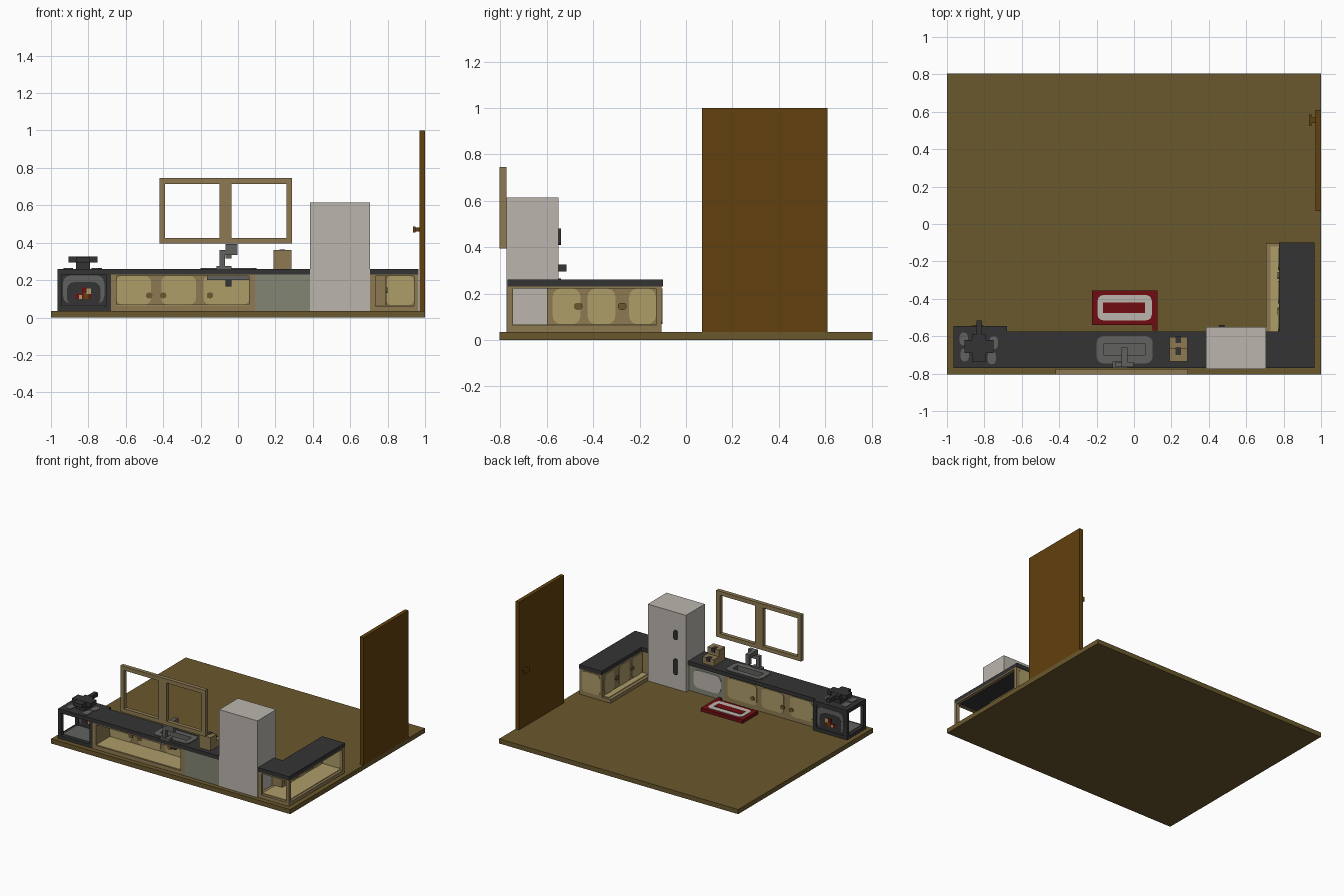
import bpy, bmesh, math

if "Cube" in bpy.data.objects:
    bpy.data.objects.remove(bpy.data.objects["Cube"])


def material(name, rgb):
    lin = [(c / 255 / 12.92) if c < 11 else ((c / 255 + 0.055) / 1.055) ** 2.4 for c in rgb]
    m = bpy.data.materials.new(name)
    m.use_nodes = True
    m.diffuse_color = (*lin, 1)
    m.node_tree.nodes["Principled BSDF"].inputs["Base Color"].default_value = (*lin, 1)
    return m


FLOOR = material("floor olive", (106, 88, 45))
DOOR = material("door brown", (98, 65, 14))
DARK = material("charcoal", (52, 52, 53))
FRAME = material("cabinet tan", (141, 122, 82))
PANEL = material("panel light tan", (174, 157, 105))
GREY = material("metal grey", (97, 97, 95))
WHITE = material("off white", (187, 182, 174))
SAGE = material("sage grey", (130, 134, 116))
RED = material("rug red", (112, 13, 17))
KNOB = material("knob brown", (108, 88, 48))


def finish(name, bm, mat):
    bmesh.ops.recalc_face_normals(bm, faces=bm.faces)
    me = bpy.data.meshes.new(name)
    bm.to_mesh(me)
    bm.free()
    me.materials.append(mat)
    ob = bpy.data.objects.new(name, me)
    bpy.context.collection.objects.link(ob)
    return ob


def add_box(bm, x0, x1, y0, y1, z0, z1):
    vs = bmesh.ops.create_cube(bm, size=1)["verts"]
    for v in vs:
        v.co = (x1 if v.co.x > 0 else x0, y1 if v.co.y > 0 else y0, z1 if v.co.z > 0 else z0)


def boxes(name, mat, *bounds):
    bm = bmesh.new()
    for b in bounds:
        add_box(bm, *b)
    return finish(name, bm, mat)


def rounded(name, mat, axis, a0, a1, b0, b1, d0, d1, r=0.03, seg=3):
    """Rounded rectangle a x b, extruded from d0 to d1 along the axis."""
    pts = []
    for i, (ca, cb) in enumerate(((a1 - r, b1 - r), (a0 + r, b1 - r), (a0 + r, b0 + r), (a1 - r, b0 + r))):
        for k in range(seg + 1):
            t = math.pi / 2 * (i + k / seg)
            pts.append((ca + r * math.cos(t), cb + r * math.sin(t)))
    place = {"x": lambda a, b, d: (d, a, b), "y": lambda a, b, d: (a, d, b), "z": lambda a, b, d: (a, b, d)}[axis]
    bm = bmesh.new()
    lo = [bm.verts.new(place(a, b, d0)) for a, b in pts]
    hi = [bm.verts.new(place(a, b, d1)) for a, b in pts]
    bm.faces.new(lo)
    bm.faces.new(hi)
    n = len(pts)
    for i in range(n):
        bm.faces.new((lo[i], lo[(i + 1) % n], hi[(i + 1) % n], hi[i]))
    return finish(name, bm, mat)


def frame_y(x0, x1, y0, y1, z0, z1, w):
    """Four bars around an opening that faces along y."""
    return [(x0, x0 + w, y0, y1, z0, z1), (x1 - w, x1, y0, y1, z0, z1),
            (x0 + w, x1 - w, y0, y1, z0, z0 + w), (x0 + w, x1 - w, y0, y1, z1 - w, z1)]


G = 0.035   # floor level
C = 0.23    # underside of the counter
T = 0.26    # top of the counter

# Floor and door
boxes("floor", FLOOR, (-1, 1, -0.805, 0.805, 0, G))
boxes("door", DOOR, (0.97, 1, 0.07, 0.61, G, 1.0))
boxes("door_handle", DOOR, (0.95, 0.97, 0.54, 0.57, 0.46, 0.48), (0.936, 0.95, 0.525, 0.585, 0.455, 0.487))

# Window frame
boxes("window_frame", FRAME, *frame_y(-0.42, 0.29, -0.805, -0.775, 0.395, 0.745, 0.03),
      (-0.1, -0.035, -0.805, -0.775, 0.425, 0.715))

# Counter tops, left open over the sink bowl
boxes("countertop", DARK, (-0.68, -0.165, -0.77, -0.575, C, T), (0.065, 0.775, -0.77, -0.575, C, T),
      (-0.165, 0.065, -0.77, -0.705, C, T), (-0.165, 0.065, -0.635, -0.575, C, T),
      (0.775, 0.965, -0.77, -0.1, C, T))

# Main cabinet, open at the wall side
boxes("main_cabinet", FRAME, (-0.68, -0.65, -0.77, -0.585, G, C), (0.06, 0.09, -0.77, -0.585, G, C),
      (-0.65, 0.06, -0.6, -0.585, G, C), (-0.65, 0.06, -0.77, -0.6, G, 0.065),
      (-0.65, 0.06, -0.77, -0.755, 0.222, C))
boxes("main_cabinet_shelf", PANEL, (-0.65, 0.06, -0.765, -0.6, 0.065, 0.069))
for i, (a, b, k) in enumerate(((-0.65, -0.465, -0.475), (-0.41, -0.225, -0.4), (-0.185, 0.06, -0.15))):
    rounded(f"main_door_panel_{i}", PANEL, "y", a, b, 0.07, 0.222, -0.604, -0.581)
    rounded(f"main_door_knob_{i}", KNOB, "y", k - 0.017, k + 0.017, 0.103, 0.133, -0.608, -0.576, 0.012)

# Dishwasher
boxes("dishwasher", SAGE, (0.09, 0.385, -0.77, -0.585, G, C))
rounded("dishwasher_panel", WHITE, "y", 0.115, 0.345, 0.075, 0.21, -0.586, -0.58, 0.04)

# Fridge
boxes("fridge", WHITE, (0.385, 0.705, -0.775, -0.55, G, 0.615))
for i, (z0, z1) in enumerate(((0.41, 0.48), (0.145, 0.265))):
    rounded(f"fridge_handle_{i}", DARK, "y", 0.455, 0.485, z0, z1, -0.55, -0.54, 0.012)

# Corner cabinet, open at the wall side and the outer side
boxes("corner_cabinet", FRAME, (0.705, 0.965, -0.77, -0.105, G, 0.062),
      (0.94, 0.965, -0.77, -0.745, 0.062, C), (0.94, 0.965, -0.13, -0.105, 0.062, C),
      (0.705, 0.735, -0.6, -0.585, 0.062, C), (0.735, 0.79, -0.6, -0.585, 0.062, C),
      (0.775, 0.79, -0.585, -0.12, 0.062, C), (0.775, 0.94, -0.12, -0.105, 0.062, C),
      (0.94, 0.965, -0.745, -0.13, 0.222, C), (0.705, 0.735, -0.77, -0.75, 0.062, C),
      (0.735, 0.94, -0.77, -0.75, 0.222, C))
boxes("corner_cabinet_shelf", PANEL, (0.73, 0.945, -0.75, -0.12, 0.062, 0.067))
rounded("corner_end_panel", PANEL, "y", 0.792, 0.94, 0.068, 0.222, -0.124, -0.101, 0.025)
for i, (a, b) in enumerate(((-0.575, -0.455), (-0.425, -0.305), (-0.245, -0.13))):
    rounded(f"corner_door_panel_{i}", PANEL, "x", a, b, 0.068, 0.222, 0.771, 0.794, 0.035)
for i, k in enumerate((-0.465, -0.275)):
    rounded(f"corner_door_knob_{i}", KNOB, "x", k - 0.018, k + 0.018, 0.13, 0.16, 0.766, 0.798, 0.012)

# Stove: open frame with a solid oven front
boxes("stove_body", DARK, (-0.965, -0.68, -0.77, -0.545, C, T), (-0.965, -0.68, -0.77, -0.545, G, 0.06),
      (-0.965, -0.94, -0.77, -0.745, 0.06, C), (-0.965, -0.94, -0.57, -0.545, 0.06, C),
      (-0.705, -0.68, -0.77, -0.545, 0.06, C), (-0.94, -0.705, -0.565, -0.55, 0.06, C))
boxes("stove_base_plate", GREY, (-0.94, -0.71, -0.745, -0.57, 0.06, 0.064))
rounded("oven_window", GREY, "y", -0.935, -0.715, 0.075, 0.225, -0.568, -0.547, 0.04)
rounded("oven_window_inner", DARK, "y", -0.915, -0.735, 0.065, 0.19, -0.571, -0.545, 0.04)
boxes("oven_food_red", RED, (-0.87, -0.785, -0.574, -0.542, 0.1, 0.125), (-0.835, -0.805, -0.574, -0.542, 0.125, 0.16))
boxes("oven_food_yellow", PANEL, (-0.85, -0.835, -0.576, -0.54, 0.1, 0.12), (-0.81, -0.785, -0.576, -0.54, 0.125, 0.155))
boxes("oven_food_brown", DOOR, (-0.825, -0.8, -0.576, -0.54, 0.1, 0.135))
for i, (x, y) in enumerate(((-0.91, -0.615), (-0.75, -0.635), (-0.905, -0.7), (-0.76, -0.715))):
    rounded(f"burner_{i}", GREY, "z", x - 0.022, x + 0.022, y - 0.035, y + 0.035, T, T + 0.004, 0.021)

# Pan
boxes("pan", DARK, (-0.865, -0.79, -0.7, -0.61, T, 0.295), (-0.905, -0.75, -0.69, -0.62, 0.295, 0.325),
      (-0.865, -0.79, -0.735, -0.59, 0.295, 0.323))
boxes("pan_handle", DARK, (-0.842, -0.812, -0.59, -0.515, 0.295, 0.325))

# Sink: rim bars with an open bowl and drain
rim = rounded("sink_rim", GREY, "z", -0.2, 0.1, -0.745, -0.6, T - 0.006, T + 0.006, 0.035)
cutter = boxes("sink_cutter", GREY, (-0.16, 0.06, -0.7, -0.64, 0.2, 0.4))
cutter.hide_render = True
mod = rim.modifiers.new("basin", "BOOLEAN")
mod.operation, mod.object, mod.solver = "DIFFERENCE", cutter, "EXACT"
bpy.context.view_layer.objects.active = rim
bpy.ops.object.modifier_apply(modifier=mod.name)
bpy.data.objects.remove(cutter)
boxes("sink_bowl", GREY, (-0.165, 0.065, -0.705, -0.635, 0.2, 0.206),
      (-0.165, -0.16, -0.705, -0.635, 0.206, T), (0.06, 0.065, -0.705, -0.635, 0.206, T),
      (-0.16, 0.06, -0.705, -0.7, 0.206, T), (-0.16, 0.06, -0.64, -0.635, 0.206, T))
boxes("sink_drain", DARK, (-0.068, -0.035, -0.695, -0.665, 0.165, 0.209))

# Faucet
boxes("faucet", GREY, (-0.115, -0.035, -0.77, -0.735, T, 0.275), (-0.098, -0.07, -0.765, -0.738, 0.275, 0.36),
      (-0.07, -0.002, -0.765, -0.738, 0.333, 0.36), (-0.066, -0.002, -0.765, -0.738, 0.36, 0.394),
      (-0.066, -0.036, -0.738, -0.66, 0.366, 0.394), (-0.066, -0.036, -0.69, -0.66, 0.315, 0.366))

# Two-step drawer box on the counter
boxes("drawer_box", FRAME, (0.19, 0.285, -0.735, -0.665, T, 0.36), (0.19, 0.285, -0.665, -0.605, T, 0.31))
boxes("drawer_box_knobs", DARK, (0.223, 0.252, -0.635, -0.6, 0.285, 0.314), (0.223, 0.252, -0.7, -0.66, 0.332, 0.363))

# Rug
boxes("rug", RED, (-0.225, 0.125, -0.54, -0.355, G, 0.06), (0.1, 0.125, -0.57, -0.54, G, 0.06))
rounded("rug_ring", WHITE, "z", -0.195, 0.095, -0.515, -0.38, 0.06, 0.063, 0.03)
boxes("rug_centre", RED, (-0.165, 0.06, -0.475, -0.42, 0.06, 0.066))
